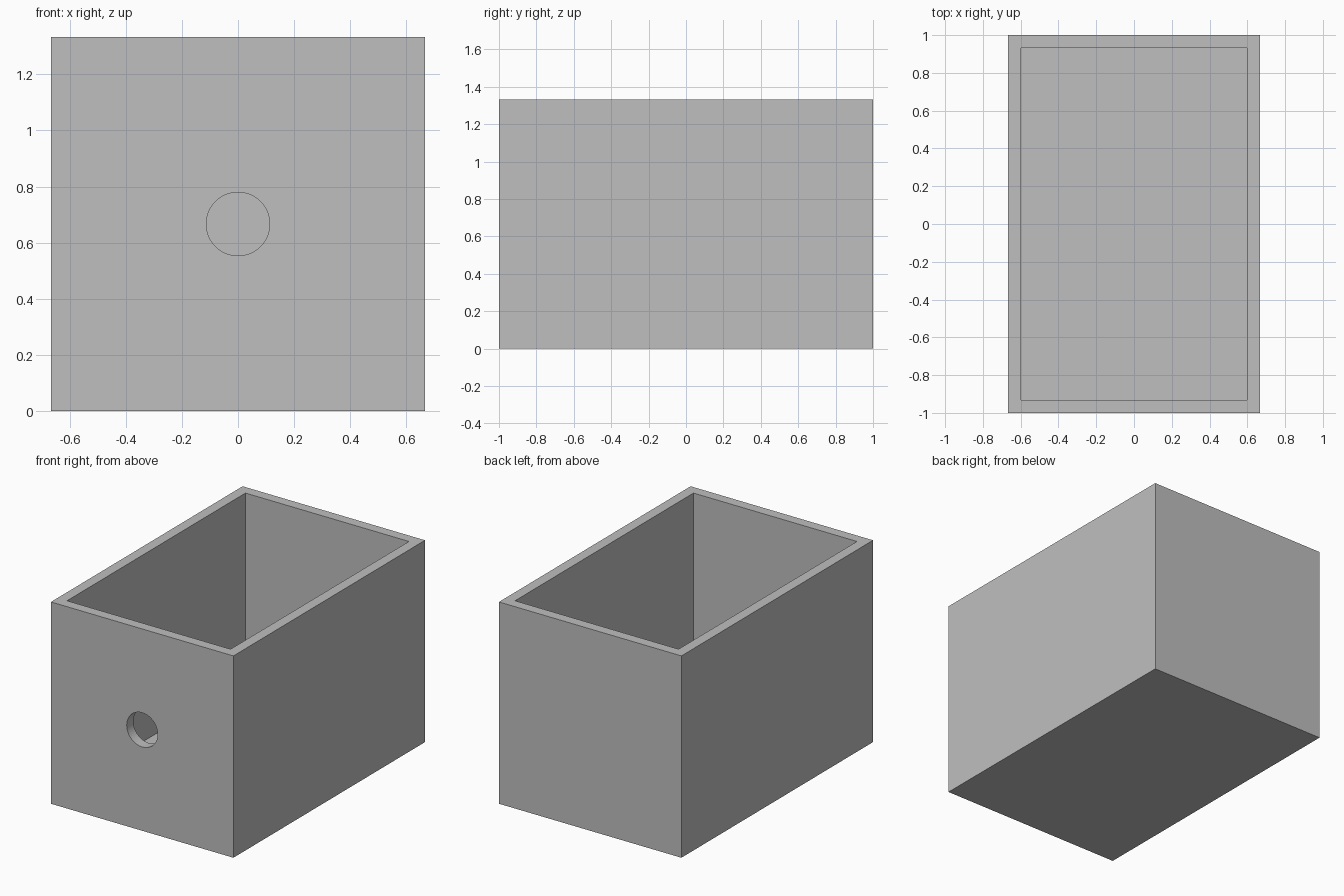
import bpy

cube = bpy.data.objects.get("Cube")
if cube:
    bpy.data.objects.remove(cube, do_unlink=True)

WIDTH, LENGTH, HEIGHT = 1.333, 2.0, 1.333
WALL, FLOOR = 0.069, 0.1
HOLE_RADIUS = 0.113

grey = bpy.data.materials.new("plain_grey")
grey.use_nodes = True
colour = (0.52, 0.52, 0.52, 1)
grey.diffuse_color = colour
grey.node_tree.nodes["Principled BSDF"].inputs["Base Color"].default_value = colour


def block(name, size, bottom):
    """Box centred on x and y, resting at the given height."""
    bpy.ops.mesh.primitive_cube_add(size=1, location=(0, 0, bottom + size[2] / 2))
    obj = bpy.context.object
    obj.name = name
    obj.scale = size
    bpy.ops.object.transform_apply(location=True, rotation=False, scale=True)
    obj.data.materials.append(grey)
    return obj


def cut(target, cutter):
    """Subtract a cutter, then remove it."""
    mod = target.modifiers.new("cut", 'BOOLEAN')
    mod.operation = 'DIFFERENCE'
    mod.solver = 'EXACT'
    mod.object = cutter
    cutter.hide_render = True
    bpy.context.view_layer.objects.active = target
    bpy.ops.object.modifier_apply(modifier=mod.name)
    bpy.data.objects.remove(cutter, do_unlink=True)


# Open-topped box
box = block("open_box", (WIDTH, LENGTH, HEIGHT), 0)
cut(box, block("cavity_cutter", (WIDTH - 2 * WALL, LENGTH - 2 * WALL, HEIGHT), FLOOR))

# Round hole through the front wall
bpy.ops.mesh.primitive_cylinder_add(
    vertices=64, radius=HOLE_RADIUS, depth=4 * WALL,
    location=(0, -LENGTH / 2, HEIGHT / 2), rotation=(1.5708, 0, 0))
hole = bpy.context.object
hole.name = "hole_cutter"
hole.data.materials.append(grey)
cut(box, hole)

# Smooth hole lining, crisp box edges
bpy.ops.object.select_all(action='DESELECT')
box.select_set(True)
bpy.context.view_layer.objects.active = box
bpy.ops.object.shade_smooth_by_angle()
